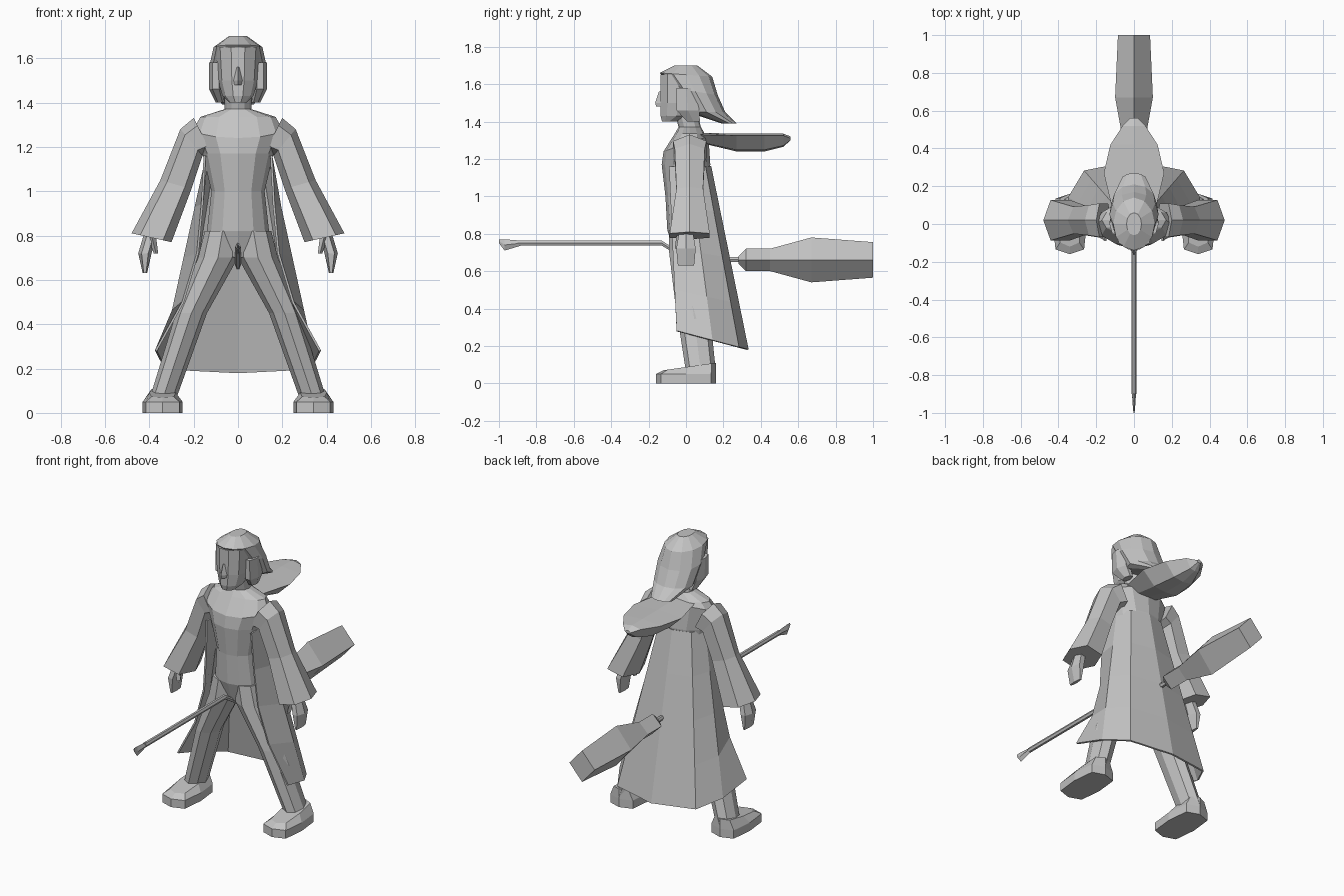
import bpy, bmesh
from math import sin, cos, pi, tau, copysign
from mathutils import Vector

default_cube = bpy.data.objects.get("Cube")
if default_cube:
    bpy.data.objects.remove(default_cube)

grey = bpy.data.materials.new("plain_grey")
grey.use_nodes = True
grey.diffuse_color = (.55, .55, .55, 1)
grey.node_tree.nodes["Principled BSDF"].inputs["Base Color"].default_value = grey.diffuse_color


def loft(name, rings, closed=True, mirrored=False):
    """Skin a list of point rings, optionally flipped to the other side."""
    flip = Vector((-1 if mirrored else 1, 1, 1))
    bm = bmesh.new()
    rows = [[bm.verts.new(point * flip) for point in points] for points in rings]
    count = len(rows[0])
    for lower, upper in zip(rows, rows[1:]):
        for i in range(count if closed else count - 1):
            j = (i + 1) % count
            bm.faces.new((lower[i], lower[j], upper[j], upper[i]))
    if closed:
        bm.faces.new(rows[0])
        bm.faces.new(rows[-1])
    bmesh.ops.recalc_face_normals(bm, faces=bm.faces)
    mesh = bpy.data.meshes.new(name)
    bm.to_mesh(mesh)
    bm.free()
    mesh.materials.append(grey)
    part = bpy.data.objects.new(name, mesh)
    bpy.context.collection.objects.link(part)
    return part


def ring(centre, across, along, sides, power=1):
    """Oval of points; a power below one makes it boxier."""
    def squared(value):
        return copysign(abs(value) ** power, value)
    angles = [tau * i / sides for i in range(sides)]
    return [centre + across * squared(cos(a)) + along * squared(sin(a)) for a in angles]


def level(height, width, depth, x=0, y=0, tilt=0, sides=8, power=1):
    """Horizontal oval given by half sizes; tilt lifts the back and drops the front."""
    return ring(Vector((x, y, height)), Vector((width, 0, 0)),
                Vector((0, depth, tilt)), sides, power)


def upright(y, z, width, height, sides=4):
    """Oval standing across the front-to-back axis, given by half sizes."""
    return ring(Vector((0, y, z)), Vector((width, 0, 0)),
                Vector((0, 0, height)), sides)


def sleeve_ring(x, height, width, depth, slope):
    """Sleeve section whose outer edge is raised by the slope."""
    return ring(Vector((x, .02, height)), Vector((width, 0, slope)),
                Vector((0, depth, 0)), sides=6, power=.8)


# Torso, sloping shoulder yoke and neck
loft("torso", [
    level(height=.7, width=.07, depth=.08, y=.02, sides=12),
    level(height=.82, width=.14, depth=.11, y=.01, sides=12),
    level(height=1, width=.12, depth=.11, sides=12),
    level(height=1.17, width=.16, depth=.13, sides=12),
    level(height=1.28, width=.2, depth=.12, tilt=.04, sides=12),
    level(height=1.335, width=.17, depth=.08, y=.02, sides=12),
    level(height=1.37, width=.06, depth=.06, y=.02, sides=12),
    level(height=1.45, width=.06, depth=.06, sides=12)])

# Head with nose
loft("face", [
    level(height=1.4, width=.04, depth=.04, y=-.09, sides=10),
    level(height=1.43, width=.07, depth=.09, y=-.05, sides=10),
    level(height=1.5, width=.09, depth=.1, y=-.04, sides=10),
    level(height=1.65, width=.1, depth=.1, y=-.04, sides=10)])
loft("nose", [
    level(height=1.48, width=.02, depth=.03, y=-.13, sides=4),
    level(height=1.5, width=.02, depth=.03, y=-.135, sides=4),
    level(height=1.56, width=.005, depth=.01, y=-.135, sides=4)])

# Swept-back hair
loft("hair", [
    level(height=1.7, width=.04, depth=.06, sides=12),
    level(height=1.65, width=.11, depth=.14, tilt=-.01, sides=12),
    level(height=1.56, width=.13, depth=.12, y=.05, tilt=-.02, sides=12),
    level(height=1.45, width=.12, depth=.1, y=.11, sides=12),
    level(height=1.39, width=.07, depth=.04, y=.23, sides=12)])

# Paired parts
for label, mirrored in (("left", False), ("right", True)):
    loft(label + "_hair_lock", [
        level(height=1.58, width=.03, depth=.06, x=.1, sides=6),
        level(height=1.46, width=.03, depth=.07, x=.1, y=.01, sides=6),
        level(height=1.4, width=.02, depth=.04, x=.08, y=.04, sides=6)],
        mirrored=mirrored)

    loft(label + "_sleeve", [
        sleeve_ring(x=.16, height=1.25, width=.04, depth=.1, slope=.08),
        sleeve_ring(x=.21, height=1.22, width=.05, depth=.09, slope=.06),
        sleeve_ring(x=.28, height=1.03, width=.07, depth=.08, slope=.02),
        sleeve_ring(x=.39, height=.79, width=.09, depth=.12, slope=.02)],
        mirrored=mirrored)

    loft(label + "_hand", [
        level(height=.82, width=.03, depth=.04, x=.39, sides=6),
        level(height=.72, width=.03, depth=.06, x=.42, sides=6),
        level(height=.63, width=.01, depth=.05, x=.42, sides=6)],
        mirrored=mirrored)
    loft(label + "_thumb", [
        level(height=.8, width=.02, depth=.02, x=.39, y=-.03, sides=4),
        level(height=.72, width=.01, depth=.02, x=.37, y=-.04, sides=4)],
        mirrored=mirrored)

    loft(label + "_leg", [
        level(height=.82, width=.08, depth=.1, x=.07, y=.01),
        level(height=.7, width=.09, depth=.1, x=.09, y=.01),
        level(height=.45, width=.07, depth=.09, x=.21, y=.03),
        level(height=.06, width=.06, depth=.08, x=.34, y=.08)],
        mirrored=mirrored)
    loft(label + "_foot", [
        level(height=0, width=.09, depth=.16, x=.34, power=.5),
        level(height=.05, width=.09, depth=.16, x=.34, power=.5),
        level(height=.09, width=.06, depth=.14, x=.34, y=.02, tilt=.02, power=.5)],
        mirrored=mirrored)


def coat_point(drop, angle):
    """Point on the flaring coat: drop runs from chest to hem, angle round the back."""
    width = .15 + .22 * drop
    front = -.09 + .04 * drop
    back = .13 + .2 * drop
    hem = .28 - .1 * sin(angle)
    # The open front edges pinch inward halfway down
    pinch = 1 - .3 * sin(pi * drop) * (sin(angle) < .1)
    side = copysign(abs(cos(angle)) ** .5, cos(angle))
    return Vector((width * pinch * side,
                   front + (back - front) * sin(angle),
                   1.16 + (hem - 1.16) * drop))


# Long coat skirt, open at the front
rows, columns = 4, 6
coat = loft("coat_skirt", [
    [coat_point(row / rows, pi * column / columns) for column in range(columns + 1)]
    for row in range(rows + 1)], closed=False)
shell = coat.modifiers.new("cloth_thickness", "SOLIDIFY")
shell.thickness = .01
shell.offset = 0


def keel(y, width, rim, drop):
    """Hood section: nearly flat on top, with a blunt keel below."""
    half = [(width, rim), (width / 2, rim - drop * .9)]
    lower = half + [(0, rim - drop)] + [(-x, z) for x, z in reversed(half)]
    return [Vector((x, y, z)) for x, z in lower + [(0, rim + .01)]]


# Hood blown out behind the shoulders
loft("hood", [
    keel(y=.06, width=.11, rim=1.33, drop=.04),
    keel(y=.27, width=.16, rim=1.325, drop=.085),
    keel(y=.42, width=.125, rim=1.325, drop=.085),
    keel(y=.52, width=.06, rim=1.325, drop=.06),
    keel(y=.56, width=.02, rim=1.31, drop=.01)])

# Broom: bent handle, flared tip and diamond-section bristles
bends = ((-.9, .75), (-.13, .75), (0, .67), (.33, .66))
loft("broom_handle", [
    upright(y, z, width=.013, height=.015, sides=6) for y, z in bends])
loft("broom_tip", [
    upright(y=-1, z=.76, width=.003, height=.01),
    upright(y=-.97, z=.74, width=.006, height=.03),
    upright(y=-.88, z=.75, width=.012, height=.013)])
loft("broom_bristles", [
    upright(y=.28, z=.66, width=.02, height=.02),
    upright(y=.32, z=.66, width=.06, height=.06),
    upright(y=.45, z=.66, width=.06, height=.06),
    upright(y=.67, z=.66, width=.1, height=.12),
    upright(y=1, z=.66, width=.085, height=.095)])
